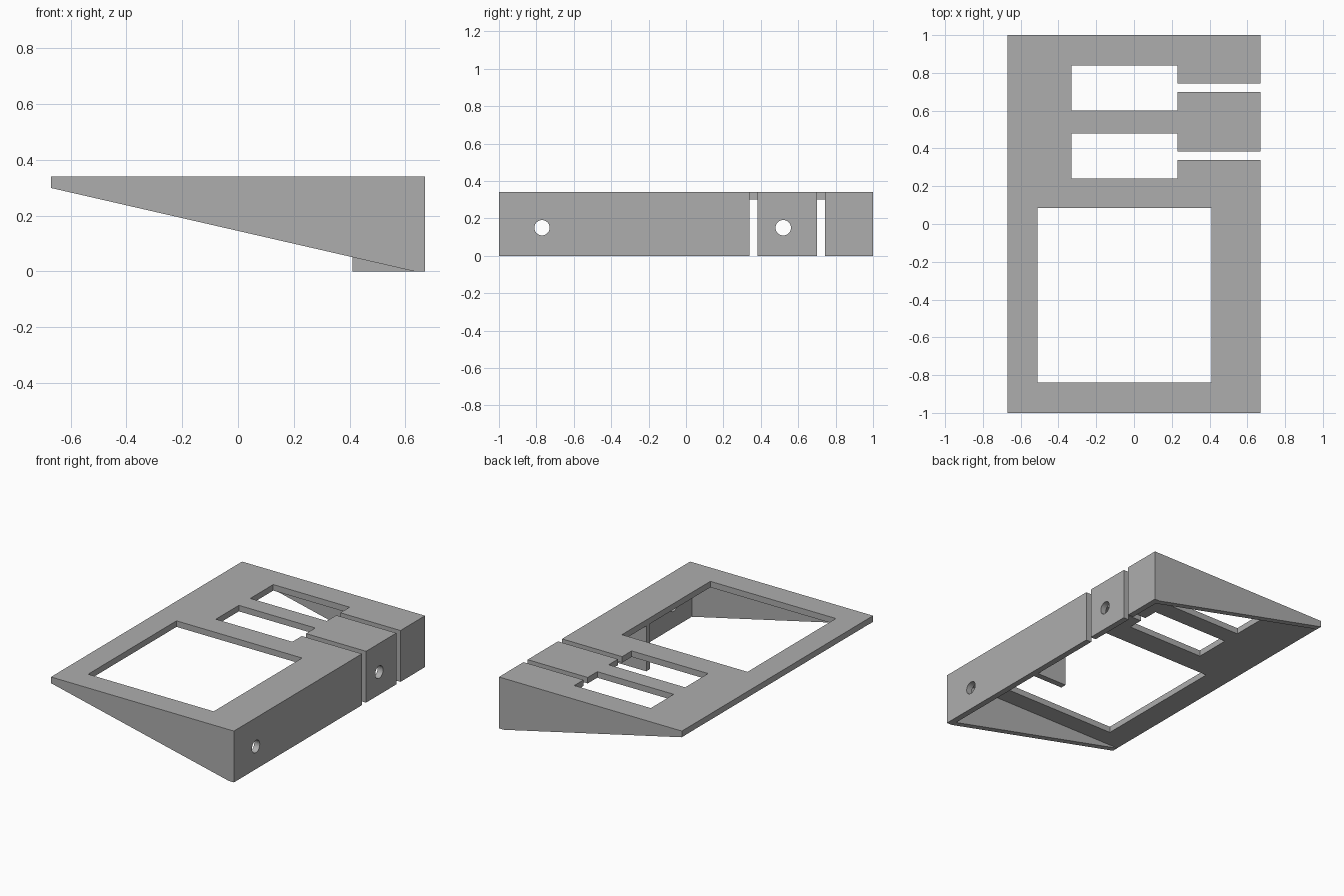
import bpy
import bmesh
import math
from mathutils import Matrix

cube = bpy.data.objects.get("Cube")
if cube:
    bpy.data.objects.remove(cube, do_unlink=True)

grey = bpy.data.materials.new("plain grey")
grey.use_nodes = True
grey.diffuse_color = (0.42, 0.42, 0.42, 1)
grey.node_tree.nodes["Principled BSDF"].inputs["Base Color"].default_value = grey.diffuse_color


def make_object(name, bm):
    bmesh.ops.recalc_face_normals(bm, faces=bm.faces)
    mesh = bpy.data.meshes.new(name)
    bm.to_mesh(mesh)
    bm.free()
    mesh.materials.append(grey)
    obj = bpy.data.objects.new(name, mesh)
    bpy.context.collection.objects.link(obj)
    return obj


def prism(name, profile, y0, y1):
    """Extrude an x-z profile from y0 to y1."""
    bm = bmesh.new()
    face = bm.faces.new([bm.verts.new((x, y0, z)) for x, z in profile])
    out = bmesh.ops.extrude_face_region(bm, geom=[face])
    moved = [g for g in out["geom"] if isinstance(g, bmesh.types.BMVert)]
    bmesh.ops.translate(bm, verts=moved, vec=(0, y1 - y0, 0))
    return make_object(name, bm)


def box(name, x0, x1, y0, y1, z0, z1):
    return prism(name, [(x0, z0), (x1, z0), (x1, z1), (x0, z1)], y0, y1)


def hole(name, x, y, z, radius):
    bm = bmesh.new()
    bmesh.ops.create_cone(bm, cap_ends=True, segments=32, radius1=radius, radius2=radius, depth=0.3,
                          matrix=Matrix.Translation((x, y, z)) @ Matrix.Rotation(math.pi / 2, 4, "Y"))
    return make_object(name, bm)


def cut(obj, cutter):
    mod = obj.modifiers.new("cut", "BOOLEAN")
    mod.operation = "DIFFERENCE"
    mod.solver = "EXACT"
    mod.object = cutter
    bpy.context.view_layer.update()
    result = bpy.data.meshes.new_from_object(obj.evaluated_get(bpy.context.evaluated_depsgraph_get()))
    obj.modifiers.clear()
    obj.data = result
    bpy.data.objects.remove(cutter, do_unlink=True)


# Wedge-shaped shell: top panel, tall wall and two tapering side walls
TOP, PANEL_BOTTOM = 0.34, 0.30
frame = prism("wedge_frame", [(-0.67, TOP), (0.67, TOP), (0.67, 0), (0.633, 0), (-0.67, 0.299)], -1, 1)
cut(frame, box("hollow", -1, 0.63, -0.96, 0.96, -0.5, PANEL_BOTTOM))

# Large window and two small windows in the top panel
for x0, x1, y0, y1 in [(-0.51, 0.41, -0.84, 0.085), (-0.33, 0.23, 0.24, 0.48), (-0.33, 0.23, 0.60, 0.84)]:
    cut(frame, box("window", x0, x1, y0, y1, 0.2, 0.5))

# Slots running from the small windows down through the tall wall
for y in (0.34, 0.70):
    cut(frame, box("slot", 0.2, 0.9, y, y + 0.043, -0.2, 0.5))

# Round holes in the tall wall
for y in (-0.77, 0.52):
    cut(frame, hole("wall_hole", 0.65, y, 0.15, 0.041))

# Stiffening rib under the panel
box("inner_rib", 0.41, 0.632, -0.21, -0.17, 0, PANEL_BOTTOM + 0.002)
